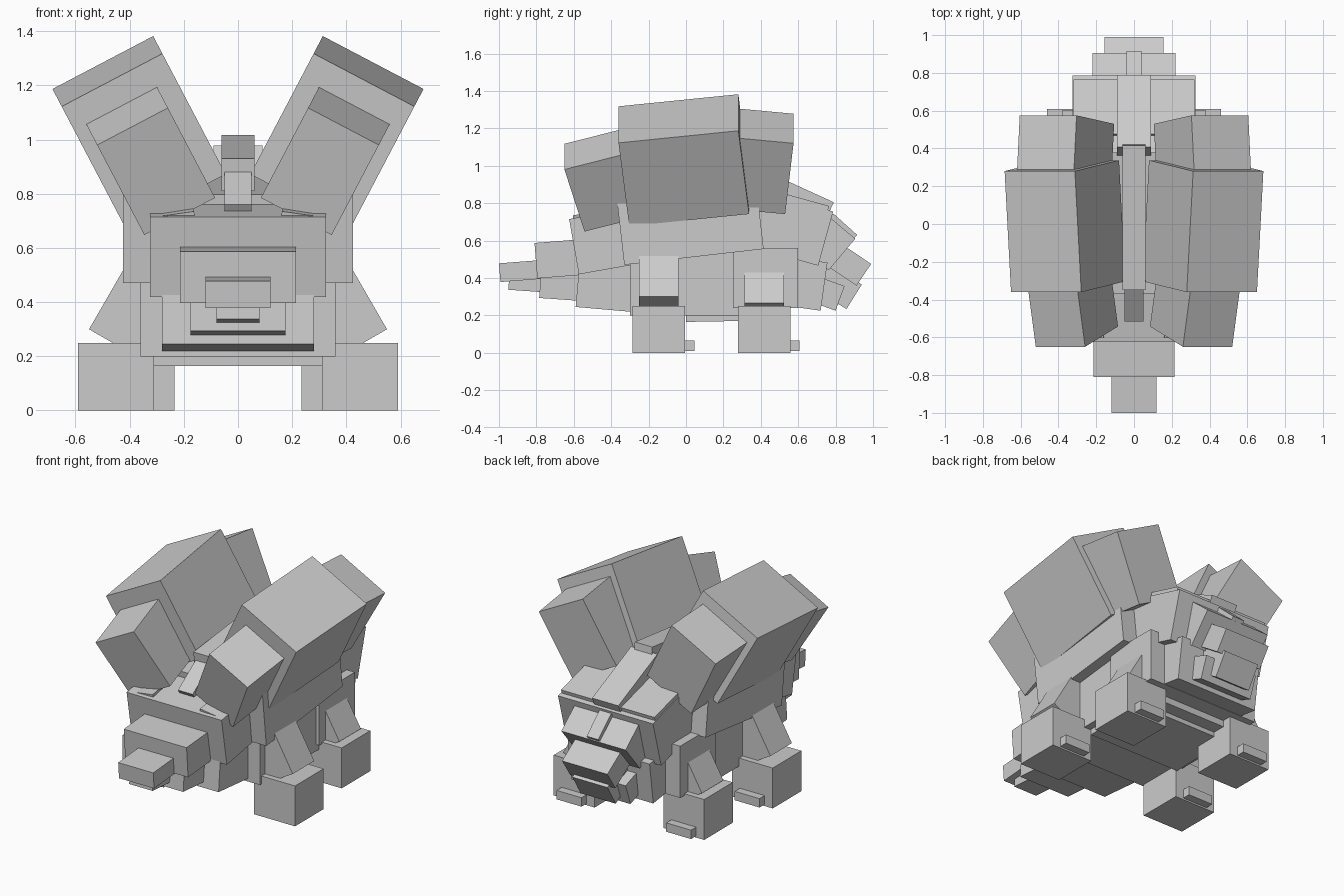
import bpy
import bmesh
from math import radians
from mathutils import Matrix, Vector

if "Cube" in bpy.data.objects:
    bpy.data.objects.remove(bpy.data.objects["Cube"])

GREY = (0.6, 0.6, 0.6, 1.0)
mat = bpy.data.materials.new("plain grey")
mat.use_nodes = True
mat.diffuse_color = GREY
mat.node_tree.nodes["Principled BSDF"].inputs["Base Color"].default_value = GREY


def box(name, size, point, anchor, tilt=0, roll=0, mirror=False):
    """Box whose anchor (a corner, edge or centre, in -1..1) sits at point."""
    rot = Matrix.Rotation(radians(roll), 3, 'Y') @ Matrix.Rotation(radians(tilt), 3, 'X')
    size = Vector(size)
    half = Vector([s * a / 2 for s, a in zip(size, anchor)])
    centre = Vector(point) - rot @ half
    bm = bmesh.new()
    bmesh.ops.create_cube(bm, size=1)
    for v in bm.verts:
        v.co = centre + rot @ (v.co * size)
    mesh = bpy.data.meshes.new(name)
    bm.to_mesh(mesh)
    bm.free()
    mesh.materials.append(mat)
    obj = bpy.data.objects.new(name, mesh)
    bpy.context.collection.objects.link(obj)
    if mirror:
        mod = obj.modifiers.new("Mirror", 'MIRROR')
        mod.use_mirror_merge = False
    return obj


def segment(name, width, length, height, y, z, anchor, tilt=0):
    """Centred body segment anchored in the side plane."""
    return box(name, (width, length, height), (0, y, z), (0,) + anchor, tilt)


REAR_TOP, REAR_LOW = (-1, 1), (-1, -1)
FRONT_TOP, FRONT_LOW = (1, 1), (1, -1)

# Upper body, from tail to shoulders
segment("tail_tip", .24, .3, .1, -1.0, .478, REAR_TOP, 4.5)
segment("tail_middle", .43, .35, .19, -.81, .587, REAR_TOP, 4.5)
segment("tail_base", .65, .42, .3, -.625, .715, REAR_TOP, 10)
segment("body", .85, .75, .33, -.33, .47, REAR_LOW, 6.5)
segment("shoulders", .65, .45, .3, .787, .755, FRONT_TOP, -15.5)
segment("neck", .78, .3, .28, .69, .515, FRONT_LOW, -15.5).scale.x = .82

# Head and jaw
segment("head", .44, .3, .22, .905, .61, FRONT_TOP, -40)
segment("snout", .31, .25, .14, .99, .475, FRONT_TOP, -34)
segment("nose_ridge", .08, .17, .08, .915, .63, FRONT_TOP, -42)
segment("jaw", .24, .25, .155, .94, .365, FRONT_TOP, -32)
segment("lower_jaw", .36, .25, .14, .80, .225, FRONT_LOW, -20)

# Underside
segment("tail_tip_underside", .16, .25, .08, -.95, .337, REAR_LOW, -4)
segment("tail_middle_underside", .35, .3, .14, -.785, .293, REAR_LOW, -4)
segment("tail_base_underside", .56, .4, .25, -.59, .245, REAR_LOW, -5)
segment("belly", .72, .8, .34, -.3, .2, REAR_LOW)
segment("belly_plate", .63, .42, .2, 0, .165, REAR_LOW, 1)
segment("chest", .76, .35, .32, .6, .24, FRONT_LOW, 0)
segment("throat", .56, .35, .26, .72, .225, FRONT_LOW, -8)

# Ridge along the back
segment("ridge_rear", .10, .25, .055, -.515, .76, REAR_TOP, 35)
segment("ridge_middle", .12, .77, .12, -.35, .93, REAR_TOP, 6.5)
segment("ridge_front", .18, .42, .12, .79, .805, FRONT_TOP, -24.5)

# Back plates fanning outward
OUT = 27.7
box("back_plate_rear", (.295, .38, .39), (.52, -.65, .98), (1, -1, 1), 16, OUT, True)
box("back_plate_middle", (.42, .645, .506), (.685, .28, 1.187), (1, 1, 1), 6.5, OUT, True)
box("back_plate_front", (.34, .36, .43), (.605, .575, 1.12), (1, 1, 1), -6, OUT, True)

# Small bumps on tail base, brow and cheek
box("tail_bump", (.12, .12, .045), (.22, -.54, .715), (0, 0, 0), 10, 8, True)
box("brow", (.11, .24, .08), (.255, .655, .80), (0, 1, 1), -20, 0, True)
box("cheek", (.11, .1, .12), (.225, .672, .355), (0, 0, 0), -10, 0, True)

# Legs, feet and toes
for label, x, y, drop in (("rear", .45, -.145, 0), ("front", .375, .418, .035)):
    box(label + "_leg", (.2, .21, .285), (x + .1, y, .30 - drop), (1, 0, -1),
        0, -30, True)
    box(label + "_foot", (.28, .28, .25), (x, y, 0), (0, 0, -1), 0, 0, True)
    box(label + "_toe", (.17, .1, .055), (x, y + .19, .01), (0, 1, -1), 0, 0, True)
